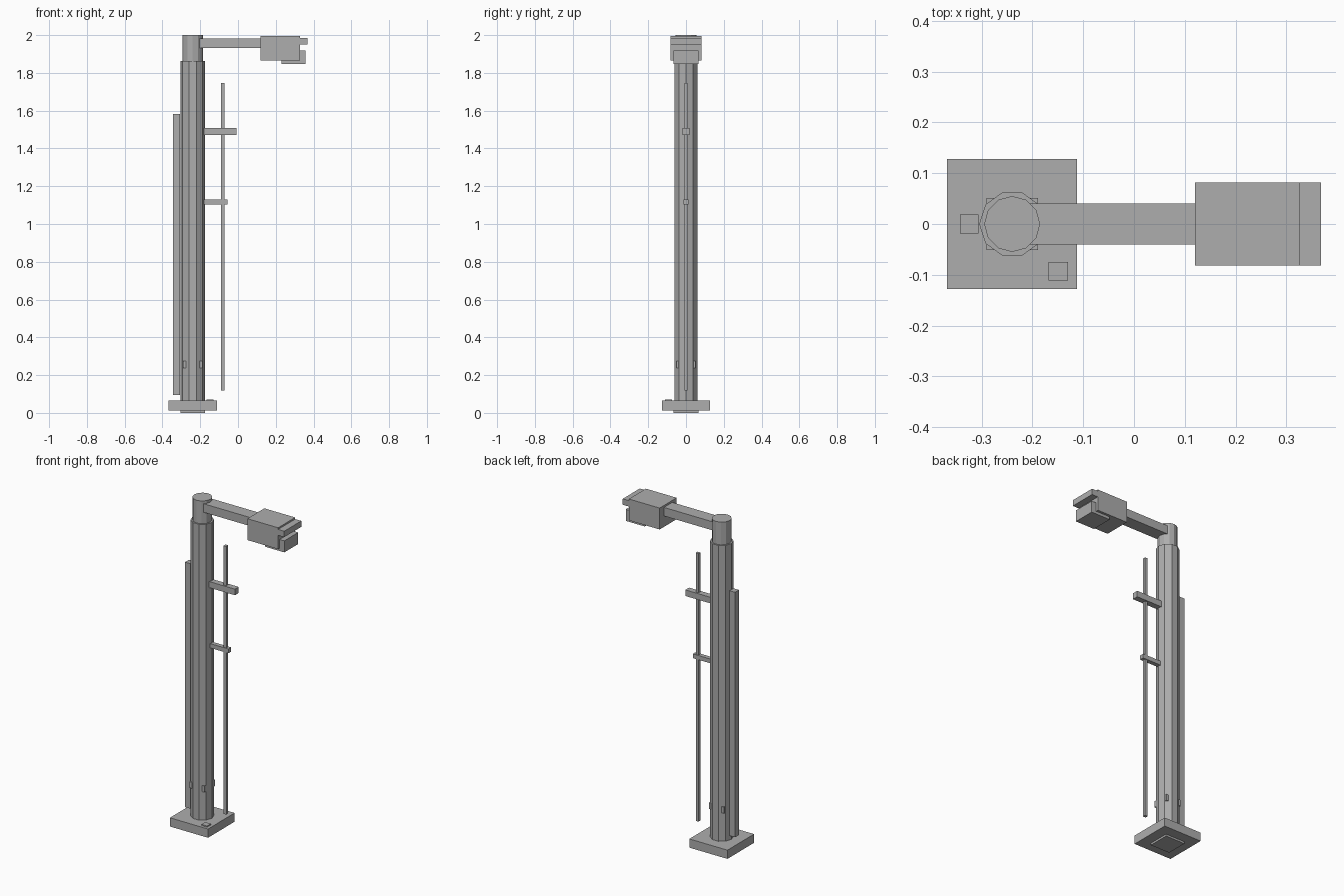
import bpy, bmesh, math
from mathutils import Matrix

if "Cube" in bpy.data.objects:
    bpy.data.objects.remove(bpy.data.objects["Cube"])

PX = -0.24  # pole centre x
GREY = bpy.data.materials.new("dark_grey")
GREY.diffuse_color = (0.42, 0.42, 0.42, 1)
GREY.use_nodes = True
GREY.node_tree.nodes["Principled BSDF"].inputs["Base Color"].default_value = GREY.diffuse_color


def add(name, bm):
    me = bpy.data.meshes.new(name)
    bm.to_mesh(me)
    bm.free()
    me.materials.append(GREY)
    ob = bpy.data.objects.new(name, me)
    bpy.context.collection.objects.link(ob)
    return ob


def box(name, x, y, z):
    bm = bmesh.new()
    bmesh.ops.create_cube(bm, size=1)
    for v in bm.verts:
        v.co = [(a + b) / 2 + c * (b - a) for (a, b), c in zip((x, y, z), v.co)]
    return add(name, bm)


def prism(name, r, sides, z0, z1):
    # upright prism on the pole axis, with one corner on the -x side
    bm = bmesh.new()
    ring = [bm.verts.new((PX - r * math.cos(2 * math.pi * i / sides),
                          -r * math.sin(2 * math.pi * i / sides), z0)) for i in range(sides)]
    face = bm.faces.new(ring)
    top = bmesh.ops.extrude_face_region(bm, geom=[face], use_keep_orig=True)["geom"]
    bmesh.ops.translate(bm, vec=(0, 0, z1 - z0),
                        verts=[g for g in top if isinstance(g, bmesh.types.BMVert)])
    bmesh.ops.recalc_face_normals(bm, faces=bm.faces)
    return add(name, bm)


# Base
box("base_foot", (PX - 0.065, PX + 0.065), (-0.065, 0.065), (0, 0.03))
box("base_plate", (PX - 0.128, PX + 0.128), (-0.128, 0.128), (0.012, 0.065))
box("base_stud", (-0.168, -0.13), (-0.111, -0.075), (0.06, 0.072))

# Pole and cap
prism("pole", 0.065, 10, 0.05, 1.862)
prism("pole_cap", 0.055, 12, 1.85, 2.0)

# Clips around the pole
for sx, side in ((-1, "left"), (1, "right")):
    for sy, end in ((-1, "front"), (1, "back")):
        cx, cy = PX + sx * 0.042, sy * 0.042
        box(f"clip_{end}_{side}", (cx - 0.009, cx + 0.009), (cy - 0.009, cy + 0.009), (0.238, 0.276))

# Conduit on the left side
box("conduit", (-0.343, -0.306), (-0.019, 0.019), (0.095, 1.583))

# Hanging rod and its brackets
box("rod", (-0.09, -0.072), (-0.009, 0.009), (0.118, 1.747))
box("upper_bracket", (-0.19, -0.008), (-0.018, 0.018), (1.471, 1.508))
box("lower_bracket", (-0.19, -0.055), (-0.013, 0.013), (1.104, 1.13))

# Arm and lamp head
box("arm", (-0.205, 0.13), (-0.04, 0.04), (1.931, 1.983))
box("lamp_head", (0.12, 0.327), (-0.082, 0.082), (1.865, 1.995))
box("lamp_visor", (0.30, 0.368), (-0.082, 0.082), (1.949, 1.985))
box("lamp_lens", (0.23, 0.358), (-0.067, 0.067), (1.848, 1.918))
